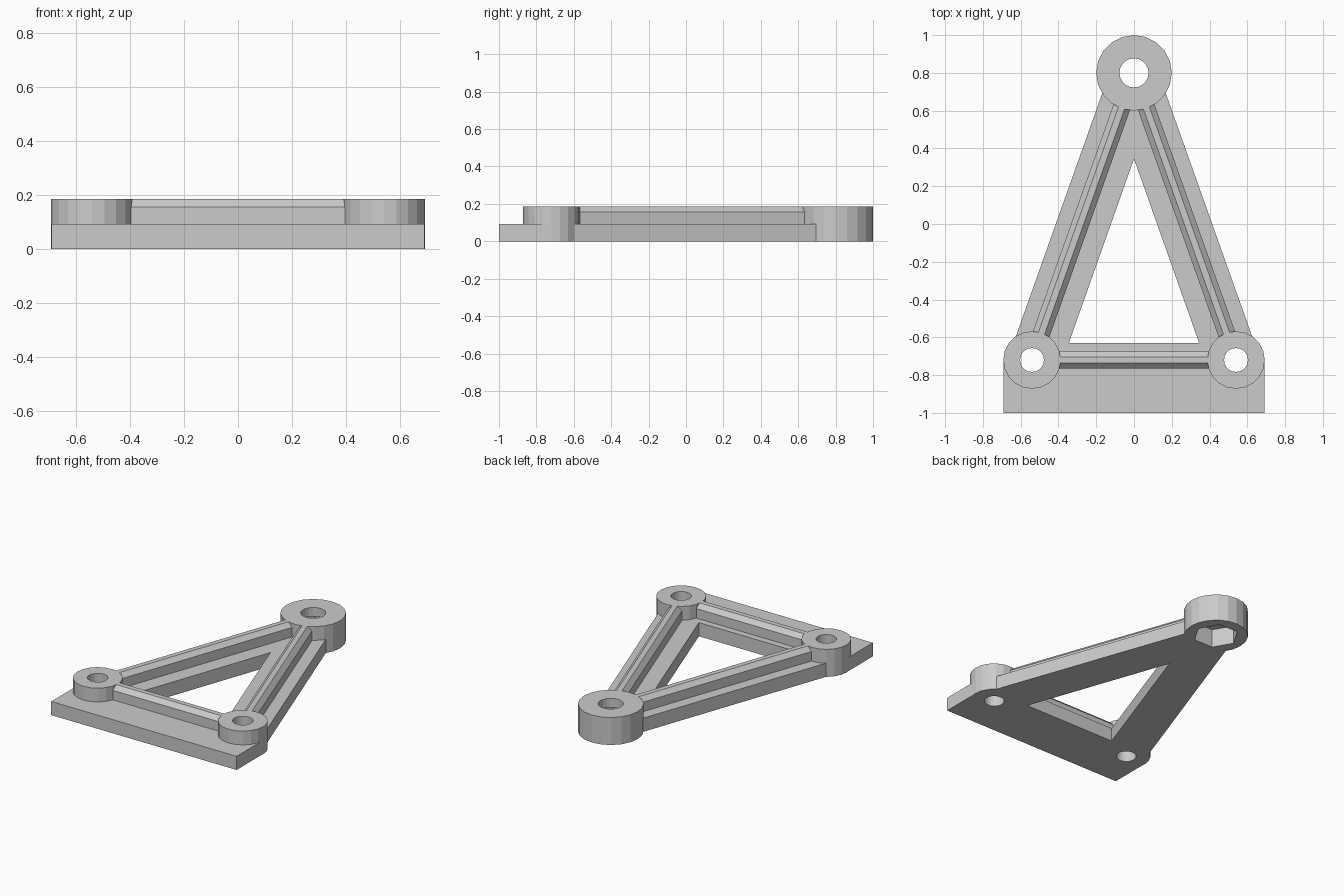
import bpy, bmesh, math
from mathutils import Vector, Matrix

if "Cube" in bpy.data.objects:
    bpy.data.objects.remove(bpy.data.objects["Cube"])

TOP, PLATE = 0.185, 0.092
APEX = Vector((0, 0.80))
LEFT, RIGHT = Vector((-0.54, -0.72)), Vector((0.54, -0.72))


def prism(name, outline, height, matrix=Matrix()):
    """Extrude a closed outline along local z, then place it."""
    bm = bmesh.new()
    face = bm.faces.new([bm.verts.new((x, y, 0)) for x, y in outline])
    ext = bmesh.ops.extrude_face_region(bm, geom=[face])
    moved = [v for v in ext["geom"] if isinstance(v, bmesh.types.BMVert)]
    bmesh.ops.translate(bm, verts=moved, vec=(0, 0, height))
    bmesh.ops.recalc_face_normals(bm, faces=bm.faces)
    bm.transform(matrix)
    mesh = bpy.data.meshes.new(name)
    bm.to_mesh(mesh)
    bm.free()
    obj = bpy.data.objects.new(name, mesh)
    bpy.context.collection.objects.link(obj)
    return obj


def cylinder(name, centre, radius, z0, z1, sides=20):
    ring = [(radius * math.cos(2 * math.pi * i / sides),
             radius * math.sin(2 * math.pi * i / sides)) for i in range(sides)]
    return prism(name, ring, z1 - z0, Matrix.Translation((centre.x, centre.y, z0)))


def rib(name, a, b):
    """Chamfered rib running between two boss centres."""
    w, c, z0 = 0.046, 0.029, 0.04
    profile = [(-w, z0), (w, z0), (w, TOP - c), (w - c, TOP), (c - w, TOP), (-w, TOP - c)]
    d = (b - a).normalized()
    m = Matrix(((-d.y, 0, d.x, a.x), (d.x, 0, d.y, a.y), (0, 1, 0, 0), (0, 0, 0, 1)))
    return prism(name, profile, (b - a).length, m)


def combine(target, tool, operation):
    mod = target.modifiers.new(operation, "BOOLEAN")
    mod.operation, mod.solver, mod.object = operation, "EXACT", tool
    bpy.context.view_layer.objects.active = target
    bpy.ops.object.modifier_apply(modifier=mod.name)
    bpy.data.objects.remove(tool)


# Base plate: sloping legs plus a straight front flange
half = [(0.69, -1), (0.69, -0.72), (0.67, -0.72), (0.13, 0.80)]
bracket = prism("triangular_bracket", half + [(-x, y) for x, y in reversed(half)], PLATE)

# Triangular window
combine(bracket, prism("window", [(-0.345, -0.63), (0.345, -0.63), (0, 0.345)], 0.4,
                       Matrix.Translation((0, 0, -0.1))), "DIFFERENCE")

# Bosses and ribs
for centre, radius in ((APEX, 0.2), (LEFT, 0.152), (RIGHT, 0.152)):
    combine(bracket, cylinder("boss", centre, radius, 0, TOP), "UNION")
for a, b in ((LEFT, RIGHT), (LEFT, APEX), (RIGHT, APEX)):
    combine(bracket, rib("rib", a, b), "UNION")

# Bolt holes, and the hexagonal nut pocket under the large boss
for centre, radius in ((APEX, 0.077), (LEFT, 0.063), (RIGHT, 0.063)):
    combine(bracket, cylinder("bolt_hole", centre, radius, -0.1, 0.3), "DIFFERENCE")
combine(bracket, cylinder("nut_pocket", APEX, 0.142, -0.1, 0.125, 6), "DIFFERENCE")
